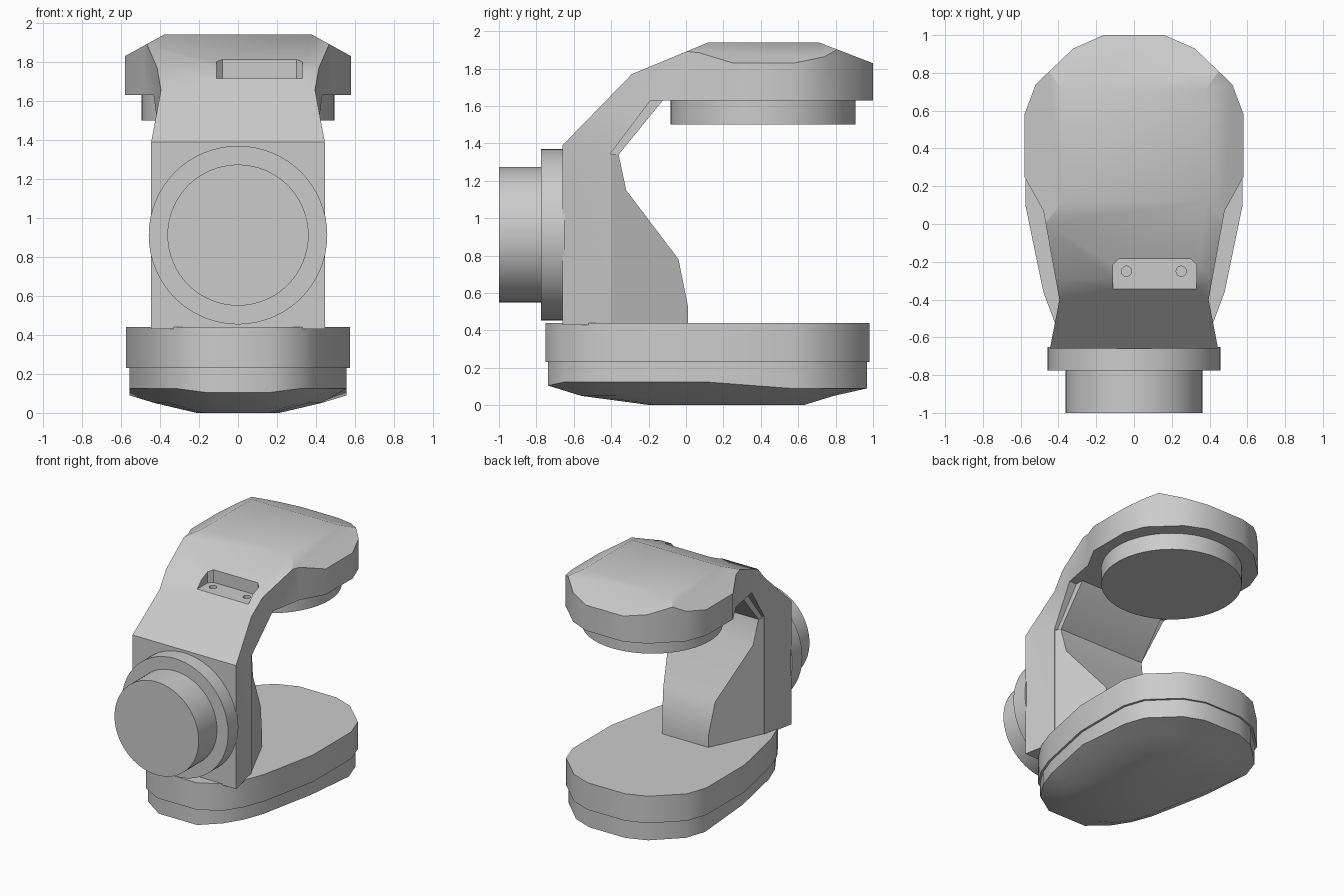
import bpy
import bmesh
from mathutils import Vector

cube = bpy.data.objects.get("Cube")
if cube:
    bpy.data.objects.remove(cube, do_unlink=True)

# Single plain grey finish
GREY = (0.6, 0.6, 0.6, 1.0)
grey = bpy.data.materials.new("plain_grey")
grey.use_nodes = True
grey.diffuse_color = GREY
grey.node_tree.nodes["Principled BSDF"].inputs["Base Color"].default_value = GREY


def finish(name, bm):
    """Turn a bmesh into a named grey object."""
    bmesh.ops.recalc_face_normals(bm, faces=bm.faces[:])
    mesh = bpy.data.meshes.new(name)
    bm.to_mesh(mesh)
    bm.free()
    mesh.materials.append(grey)
    obj = bpy.data.objects.new(name, mesh)
    bpy.context.collection.objects.link(obj)
    return obj


def loft(name, rings):
    """Skin a stack of closed rings and cap both ends."""
    bm = bmesh.new()
    loops = [[bm.verts.new(p) for p in ring] for ring in rings]
    n = len(loops[0])
    for a, b in zip(loops, loops[1:]):
        for i in range(n):
            j = (i + 1) % n
            bm.faces.new((a[i], a[j], b[j], b[i]))
    bm.faces.new(loops[0])
    bm.faces.new(loops[-1])
    return finish(name, bm)


def prism(name, outline, axis, lo, hi):
    """Extrude a 2D outline along the x, y or z axis."""
    place = {"x": lambda p, d: (d, p[0], p[1]),
             "y": lambda p, d: (p[0], d, p[1]),
             "z": lambda p, d: (p[0], p[1], d)}[axis]
    return loft(name, [[place(p, d) for p in outline] for d in (lo, hi)])


def cylinder(name, radius, start, end, sides=64):
    start, end = Vector(start), Vector(end)
    axis = end - start
    bm = bmesh.new()
    bmesh.ops.create_cone(bm, cap_ends=True, segments=sides,
                          radius1=radius, radius2=radius, depth=axis.length)
    turn = Vector((0, 0, 1)).rotation_difference(axis).to_matrix()
    bmesh.ops.rotate(bm, verts=bm.verts[:], matrix=turn)
    bmesh.ops.translate(bm, verts=bm.verts[:], vec=(start + end) / 2)
    return finish(name, bm)


def carve(obj, tool, operation):
    """Apply a boolean and discard the tool."""
    mod = obj.modifiers.new("carve", "BOOLEAN")
    mod.operation, mod.solver, mod.object = operation, "EXACT", tool
    bpy.context.view_layer.objects.active = obj
    bpy.ops.object.modifier_apply(modifier=mod.name)
    bpy.data.objects.remove(tool, do_unlink=True)


def mirrored(half):
    """Close a half outline across x = 0."""
    return half + [(-x, y) for x, y in reversed(half)]


# Base: straight upper band over a slightly inset tray with a faceted belly
base_plan = mirrored([(0.17, -0.75), (0.33, -0.66), (0.42, -0.52), (0.48, -0.36),
                      (0.575, 0.1), (0.575, 0.57), (0.52, 0.73), (0.32, 0.92),
                      (0.16, 0.98)])
parts = [prism("base_upper", base_plan, "z", 0.23, 0.44)]


def base_ring(sx, sy, centre, height):
    return [(x * sx, centre + (y - 0.115) * sy, height(y)) for x, y in base_plan]


def rim_height(y):
    return 0.105 if y < -0.7 else 0.125 if y < 0.2 else 0.09


parts.append(loft("base_lower", [
    base_ring(0.97, 0.985, 0.115, lambda y: 0.235),
    base_ring(0.97, 0.985, 0.115, rim_height),
    base_ring(0.74, 0.78, 0.115, lambda y: 0.05),
    base_ring(0.37, 0.47, 0.22, lambda y: 0.0)]))

# Arm and head: side profile trimmed by the plan and by the sloping shoulders
arm = prism("arm_and_head", [
    (-0.66, 0.43), (-0.66, 1.39), (-0.29, 1.77), (0.12, 1.94), (0.71, 1.94),
    (1.1, 1.79), (1.1, 1.63), (-0.19, 1.63), (-0.40, 1.35), (-0.40, 0.43)],
    "x", -0.7, 0.7)
plan = prism("plan_cutter", mirrored([
    (0.472, -0.8), (0.395, -0.40), (0.48, 0.07), (0.58, 0.25), (0.58, 0.58),
    (0.52, 0.74), (0.32, 0.93), (0.16, 1.0)]), "z", 0.2, 2.2)
carve(arm, plan, "INTERSECT")
shoulders = prism("shoulder_cutter", mirrored([
    (0.7, 0.2), (0.7, 1.764), (0.28, 1.995)]), "y", -1.2, 1.3)
carve(arm, shoulders, "INTERSECT")

# Recessed slot with two screw holes
slot = prism("slot_cutter", [
    (-0.11, -0.4), (0.33, -0.4), (0.33, -0.215), (0.30, -0.185),
    (-0.08, -0.185), (-0.11, -0.215)], "z", 1.715, 1.95)
carve(arm, slot, "DIFFERENCE")
for x in (-0.04, 0.25):
    hole = cylinder("hole_cutter", 0.027, (x, -0.25, 1.66), (x, -0.25, 1.8), 20)
    carve(arm, hole, "DIFFERENCE")
parts.append(arm)

# Tapered brace behind the column, and the lining under the bend
brace = prism("arm_brace", [
    (-0.45, 0.43), (-0.45, 1.34), (-0.36, 1.34), (-0.32, 1.15), (-0.04, 0.78),
    (0.01, 0.53), (0.01, 0.43)], "x", -0.6, 0.6)
taper = prism("taper_cutter", mirrored([
    (0.38, -0.5), (0.39, -0.40), (0.18, 0.053)]), "z", 0.2, 1.6)
carve(brace, taper, "INTERSECT")
parts.append(brace)
parts.append(prism("bend_lining", [
    (-0.45, 1.30), (-0.36, 1.34), (-0.12, 1.635), (-0.25, 1.64)], "x", -0.37, 0.37))

# Round pad under the head, and the stepped drum on the front
parts.append(cylinder("head_pad", 0.495, (0, 0.412, 1.5), (0, 0.412, 1.64)))
parts.append(cylinder("drum_flange", 0.458, (0, -0.775, 0.912), (0, -0.65, 0.912)))
parts.append(cylinder("drum", 0.362, (0, -1.0, 0.912), (0, -0.77, 0.912)))

# Smooth shading with sharp edges kept
bpy.ops.object.select_all(action="DESELECT")
for obj in parts:
    obj.select_set(True)
bpy.context.view_layer.objects.active = arm
bpy.ops.object.shade_smooth_by_angle()
